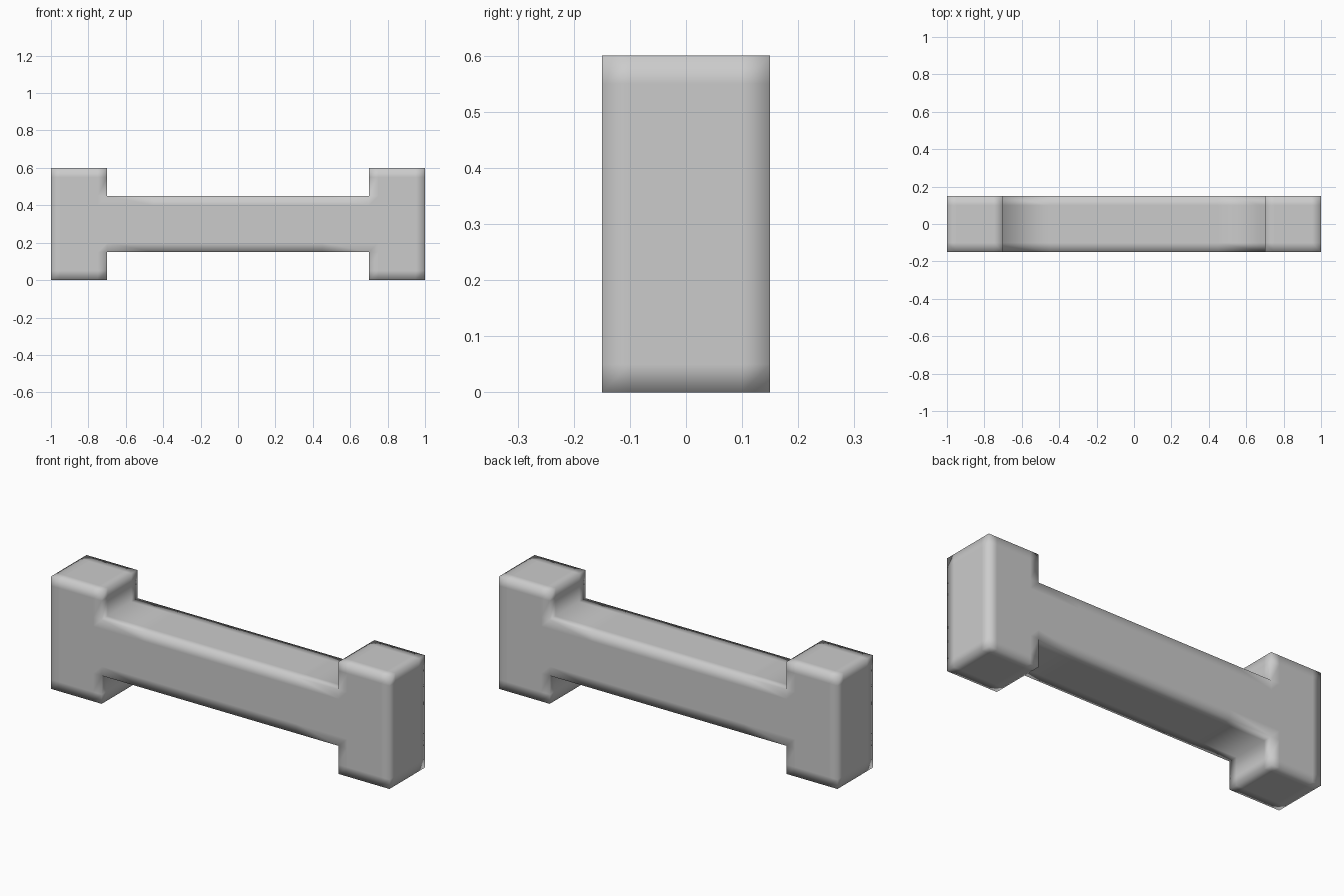
import bpy, bmesh
from mathutils import Vector

if "Cube" in bpy.data.objects:
    bpy.data.objects.remove(bpy.data.objects["Cube"])

END_X, NECK_X, HALF_Y = 1.0, 0.7, 0.15
TOP, BAR_LOW, BAR_HIGH = 0.6, 0.15, 0.45

# One quarter-mirrored H outline: two square-cut end blocks joined by a bar
right = [(NECK_X, BAR_LOW), (NECK_X, 0), (END_X, 0),
         (END_X, TOP), (NECK_X, TOP), (NECK_X, BAR_HIGH)]
outline = right + [(-x, z) for x, z in reversed(right)]

bm = bmesh.new()
face = bm.faces.new([bm.verts.new((x, -HALF_Y, z)) for x, z in outline])
ext = bmesh.ops.extrude_face_region(bm, geom=[face])
moved = [g for g in ext["geom"] if isinstance(g, bmesh.types.BMVert)]
bmesh.ops.translate(bm, verts=moved, vec=(0, 2 * HALF_Y, 0))
if not face.is_valid or len(bm.faces) < 14:
    bm.faces.new([v for v in bm.verts if v.co.y < 0][:12])


def loop_cut(axis, value):
    normal, point = Vector((0, 0, 0)), Vector((0, 0, 0))
    normal[axis], point[axis] = 1, value
    bmesh.ops.bisect_plane(bm, geom=bm.verts[:] + bm.edges[:] + bm.faces[:],
                           plane_co=point, plane_no=normal, dist=1e-5)


# Support loops keep the smooth shading soft only near the edges
for x in (NECK_X, 0.75, 0.95, 0.45):
    loop_cut(0, x)
    loop_cut(0, -x)
for z in (BAR_LOW, BAR_HIGH, 0.05, 0.2, 0.4, 0.55):
    loop_cut(2, z)
for y in (-0.1, 0.1):
    loop_cut(1, y)

bmesh.ops.recalc_face_normals(bm, faces=bm.faces[:])
for f in bm.faces:
    f.smooth = True

mesh = bpy.data.meshes.new("barbell_block")
bm.to_mesh(mesh)
bm.free()
obj = bpy.data.objects.new("barbell_block", mesh)
bpy.context.collection.objects.link(obj)
